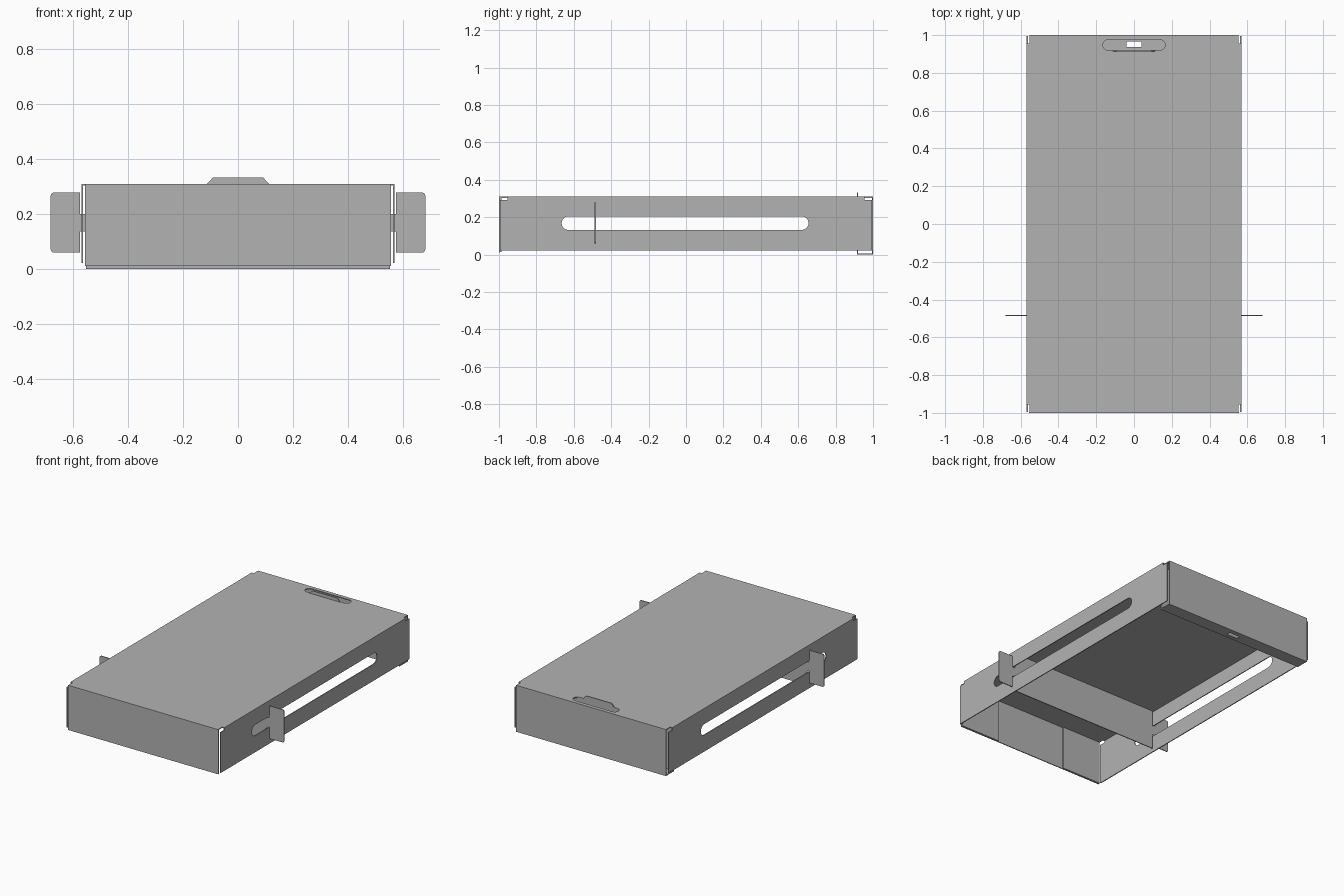
import bpy, bmesh, math
from mathutils import Matrix, Vector

cube = bpy.data.objects.get("Cube")
if cube:
    bpy.data.objects.remove(cube, do_unlink=True)

steel = bpy.data.materials.new("grey sheet metal")
steel.use_nodes = True
grey = (0.45, 0.45, 0.45, 1)
steel.diffuse_color = grey
steel.node_tree.nodes["Principled BSDF"].inputs["Base Color"].default_value = grey

T = 0.006            # sheet thickness
W, L, H = 0.568, 1.0, 0.31

# Local (u, v, w) directions of a panel facing along each axis
FRAMES = {"x": ("y", "z", "x"), "y": ("x", "z", "y"), "z": ("x", "y", "z")}
AXES = {"x": Vector((1, 0, 0)), "y": Vector((0, 1, 0)), "z": Vector((0, 0, 1))}


def rect(u0, u1, v0, v1):
    return [(u0, v0), (u1, v0), (u1, v1), (u0, v1)]


def stadium(u0, u1, v0, v1, n=10):
    """Slot outline with round ends."""
    r, c = (v1 - v0) / 2, (v0 + v1) / 2
    pts = []
    for end, start in ((u1 - r, -math.pi / 2), (u0 + r, math.pi / 2)):
        for i in range(n + 1):
            a = start + math.pi * i / n
            pts.append((end + r * math.cos(a), c + r * math.sin(a)))
    return pts


def mirrored(half):
    """Complete an outline from its +u half, listed bottom to top."""
    return half + [(-u, v) for u, v in reversed(half)]


def corner(u, v, r, start, n=5):
    """Quarter-round corner about a centre."""
    return [(u + r * math.cos(start + math.pi / 2 * i / n),
             v + r * math.sin(start + math.pi / 2 * i / n)) for i in range(n + 1)]


def panel(name, axis, offset, outlines):
    """Flat sheet centred at offset on the axis; later outlines are holes."""
    curve = bpy.data.curves.new(name, "CURVE")
    curve.dimensions = "2D"
    curve.fill_mode = "BOTH"
    curve.extrude = T / 2
    for pts in outlines:
        s = curve.splines.new("POLY")
        s.points.add(len(pts) - 1)
        for p, (u, v) in zip(s.points, pts):
            p.co = (u, v, 0, 1)
        s.use_cyclic_u = True
    temp = bpy.data.objects.new(name + "_outline", curve)
    bpy.context.collection.objects.link(temp)
    deps = bpy.context.evaluated_depsgraph_get()
    mesh = bpy.data.meshes.new_from_object(temp.evaluated_get(deps))
    bpy.data.objects.remove(temp, do_unlink=True)

    u, v, w = (AXES[a] for a in FRAMES[axis])
    m = Matrix((u, v, w)).transposed().to_4x4()
    m.translation = w * offset
    bm = bmesh.new()
    bm.from_mesh(mesh)
    bm.transform(m)
    bmesh.ops.remove_doubles(bm, verts=bm.verts, dist=0.0002)
    bmesh.ops.recalc_face_normals(bm, faces=bm.faces)
    for f in bm.faces:
        f.smooth = False
        f.material_index = 0
    bm.to_mesh(mesh)
    bm.free()
    mesh.materials.clear()
    mesh.materials.append(steel)
    mesh.name = name
    obj = bpy.data.objects.new(name, mesh)
    bpy.context.collection.objects.link(obj)
    return obj


# Top sheet with relieved corners and a finger slot near the back
n, d = 0.552, 0.955
top = mirrored([(n, -L), (n, -d), (W, -d), (W, d), (n, d), (n, L)])
panel("top_sheet", "z", H - T / 2, [top, stadium(-0.165, 0.165, 0.92, 0.975)])

# Long side walls with slots and relieved upper corners
side = mirrored([(L - 0.006, 0.022), (L - 0.006, 0.292), (d, 0.292), (d, H)])
for name, s in (("left_wall", 1), ("right_wall", -1)):
    panel(name, "x", s * (W - T / 2), [side, stadium(-0.665, 0.655, 0.132, 0.205)])

# Front wall, with folded hems on its inner face
panel("front_wall", "y", -L + T / 2, [rect(-0.555, 0.555, 0.012, H)])
for name, s in (("left_hem", 1), ("right_hem", -1)):
    panel(name, "y", -L + 1.6 * T, [rect(*sorted((s * 0.26, s * 0.55)), 0.014, H - T)])

# Back channel: outer wall, bottom lip, inner wall with a catch tab
panel("back_wall", "y", L - T / 2, [rect(-n, n, 0, H)])
panel("back_lip", "z", T / 2, [rect(-n, n, 0.914, L), rect(-0.04, 0.04, 0.938, 0.967)])
catch = mirrored([(n, 0), (n, H - T), (0.115, H - T), (0.112, H), (0.092, 0.332)])
panel("back_inner_wall", "y", 0.914 + T / 2, [catch])

# Sliding divider whose grips pass through the side slots
r = 0.012
half = [(0.555, 0.04), (0.555, 0.137), (0.574, 0.137), (0.574, 0.06)]
half += corner(0.68 - r, 0.06 + r, r, -math.pi / 2)
half += corner(0.68 - r, 0.278 - r, r, 0)
half += [(0.574, 0.278), (0.574, 0.2), (0.555, 0.2), (0.555, H - T)]
panel("sliding_divider", "y", -0.485, [mirrored(half)])
